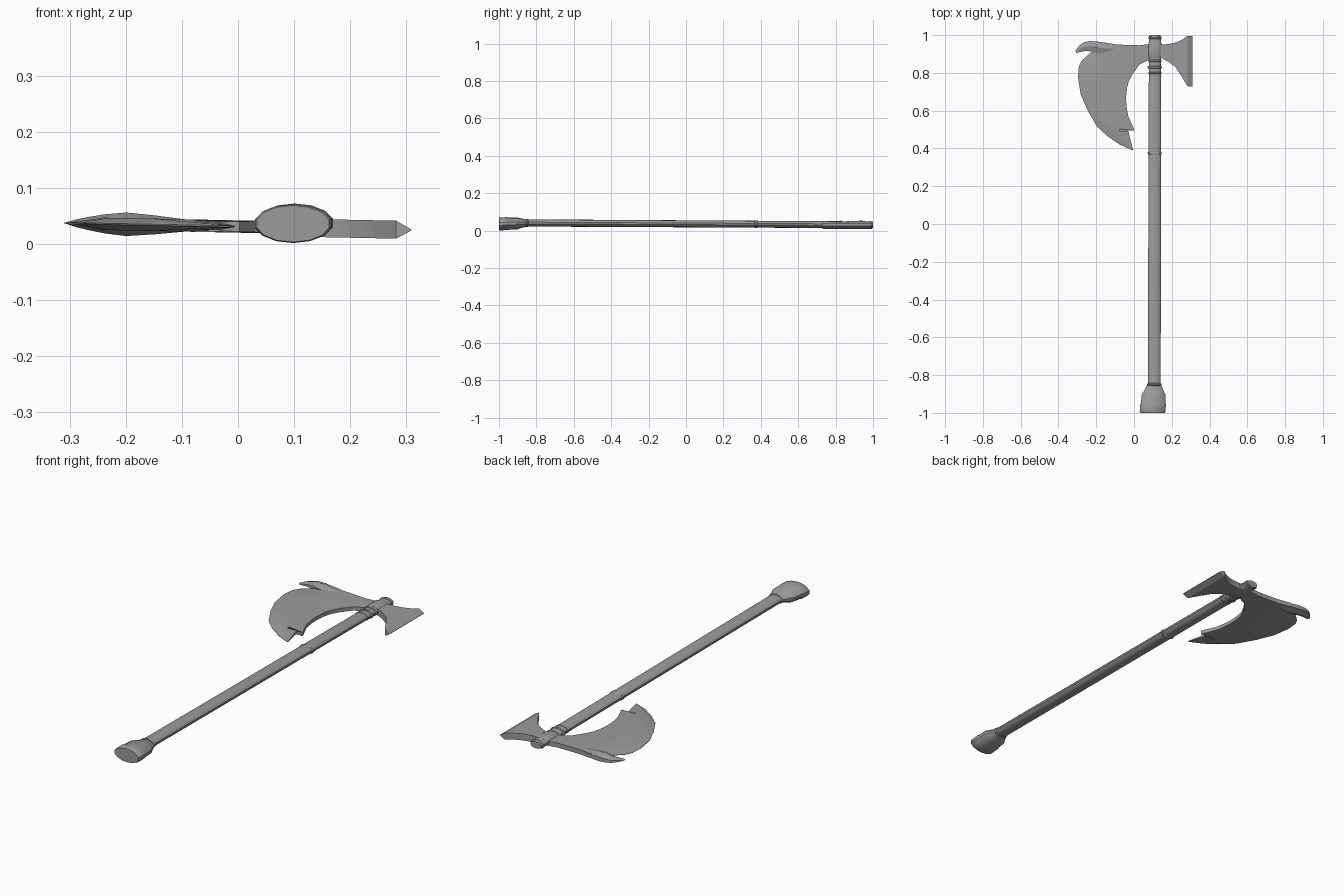
import bpy, bmesh, math

cube = bpy.data.objects.get("Cube")
if cube:
    bpy.data.objects.remove(cube, do_unlink=True)

metal = bpy.data.materials.new("plain grey")
metal.use_nodes = True
GREY = (0.33, 0.33, 0.33, 1)
metal.diffuse_color = GREY
metal.node_tree.nodes["Principled BSDF"].inputs["Base Color"].default_value = GREY


def finish(name, bm, angle):
    bmesh.ops.recalc_face_normals(bm, faces=bm.faces)
    mesh = bpy.data.meshes.new(name)
    bm.to_mesh(mesh)
    bm.free()
    mesh.materials.append(metal)
    ob = bpy.data.objects.new(name, mesh)
    bpy.context.collection.objects.link(ob)
    bpy.ops.object.select_all(action='DESELECT')
    ob.select_set(True)
    bpy.context.view_layer.objects.active = ob
    bpy.ops.object.shade_smooth_by_angle(angle=math.radians(angle))
    return ob


def shaft_centre(y):
    return 0.109 + 0.002 * y, 0.0365 - 0.0055 * y


def oval_tube(name, profile, centre=shaft_centre, sides=14, flat=0.55):
    """Oval rings along y; profile holds (y, half width)."""
    bm = bmesh.new()
    rings = []
    for y, r in profile:
        cx, cz = centre(y)
        rings.append([bm.verts.new((cx + r * math.cos(a), y, cz + flat * r * math.sin(a)))
                      for a in (math.tau * (i + 0.5) / sides for i in range(sides))])
    for a, b in zip(rings, rings[1:]):
        for i in range(sides):
            j = (i + 1) % sides
            bm.faces.new((a[i], a[j], b[j], b[i]))
    bm.faces.new(rings[0])
    bm.faces.new(rings[-1])
    return finish(name, bm, 35)


def plate(name, rows):
    """Two-sided plate; each row holds (x, y, half thickness) points."""
    bm = bmesh.new()
    layers = []
    for side in (1, -1):
        layers.append([[bm.verts.new((x, y, 0.031 - 0.02 * x + side * t))
                        for x, y, t in row] for row in rows])
    for grid in layers:
        for a, b in zip(grid, grid[1:]):
            for i in range(len(a) - 1):
                bm.faces.new((a[i], a[i + 1], b[i + 1], b[i]))
    top, low = layers
    for k in (0, -1):
        for i in range(len(rows[0]) - 1):
            bm.faces.new((top[k][i], top[k][i + 1], low[k][i + 1], low[k][i]))
        for i in range(len(rows) - 1):
            bm.faces.new((top[i][k], top[i + 1][k], low[i + 1][k], low[i][k]))
    return finish(name, bm, 20)


def mix(a, b, f):
    return a[0] + (b[0] - a[0]) * f, a[1] + (b[1] - a[1]) * f


# Shaft
oval_tube("shaft", [(-0.92, 0.035), (0.985, 0.033), (1, 0.03)])

# Raised rings on the shaft
for i, (y, r, w) in enumerate([(-0.85, 0.04, 0.007), (0.375, 0.038, 0.008), (0.80, 0.036, 0.006),
                               (0.83, 0.039, 0.007), (0.865, 0.037, 0.007), (0.985, 0.036, 0.007)]):
    oval_tube(f"shaft_ring_{i + 1}", [(y - w, r - 0.005), (y - w / 2, r), (y + w / 2, r), (y + w, r - 0.005)])

# Pommel
oval_tube("pommel", [(-1, 0.066), (-0.994, 0.07), (-0.955, 0.07), (-0.95, 0.067), (-0.9, 0.064),
                     (-0.893, 0.058), (-0.86, 0.042), (-0.85, 0.036)],
          lambda y: (0.098 + 0.06 * (y + 1), 0.036 + 0.03 * (y + 1)), flat=0.495)

# Head socket around the shaft
oval_tube("head_socket", [(0.88, 0.034), (0.89, 0.038), (0.95, 0.038), (0.96, 0.034)])

# Large curved blade: outer and inner outline, swept from the neck to the lower tip
outer = [(0.1, 0.955), (0.03, 0.946), (-0.09, 0.95), (-0.155, 0.96), (-0.22, 0.915), (-0.275, 0.867),
         (-0.292, 0.835), (-0.297, 0.775), (-0.282, 0.685), (-0.245, 0.6), (-0.195, 0.515),
         (-0.14, 0.465), (-0.075, 0.42), (-0.008, 0.39)]
inner = [(0.1, 0.88), (0.03, 0.845), (-0.01, 0.79), (-0.028, 0.755), (-0.036, 0.725), (-0.039, 0.70),
         (-0.041, 0.68), (-0.042, 0.655), (-0.038, 0.61), (-0.03, 0.57), (0.003, 0.495),
         (-0.035, 0.51), (-0.02, 0.45), (-0.005, 0.395)]
rows = []
for i, (o, n) in enumerate(zip(outer, inner)):
    edge = 0.011 if i < 4 else 0.001
    body = 0.011 if i < 11 else 0.011 * (13.3 - i) / 3
    rows.append([(*o, edge), (*mix(o, n, 0.22), body), (*mix(o, n, 0.6), body), (*n, body * 0.85)])
plate("large_blade", rows)

# Hooked beak above the blade
beak_top = [(-0.09, 0.95), (-0.15, 0.96), (-0.2, 0.967), (-0.24, 0.968), (-0.268, 0.961), (-0.292, 0.942), (-0.31, 0.918)]
beak_low = [(-0.1, 0.91), (-0.15, 0.9), (-0.2, 0.902), (-0.235, 0.915), (-0.262, 0.915), (-0.284, 0.911), (-0.305, 0.905)]
thick = [0.011, 0.017, 0.021, 0.017, 0.012, 0.007, 0.001]
plate("beak", [[(*a, t * 0.5), (*mix(a, b, 0.5), t), (*b, t * 0.5)]
               for a, b, t in zip(beak_top, beak_low, thick)])

# Flared rear blade with a wedge edge
rear = [(0.1, 0.955, 0.88), (0.143, 0.95, 0.88), (0.18, 0.952, 0.86), (0.22, 0.96, 0.83),
        (0.25, 0.973, 0.785), (0.282, 0.995, 0.73), (0.309, 0.995, 0.727)]
plate("rear_blade", [[(x, a, t), (x, (a + b) / 2, t), (x, b, t)]
                     for x, a, b in rear for t in [0.001 if x > 0.3 else 0.016]])
